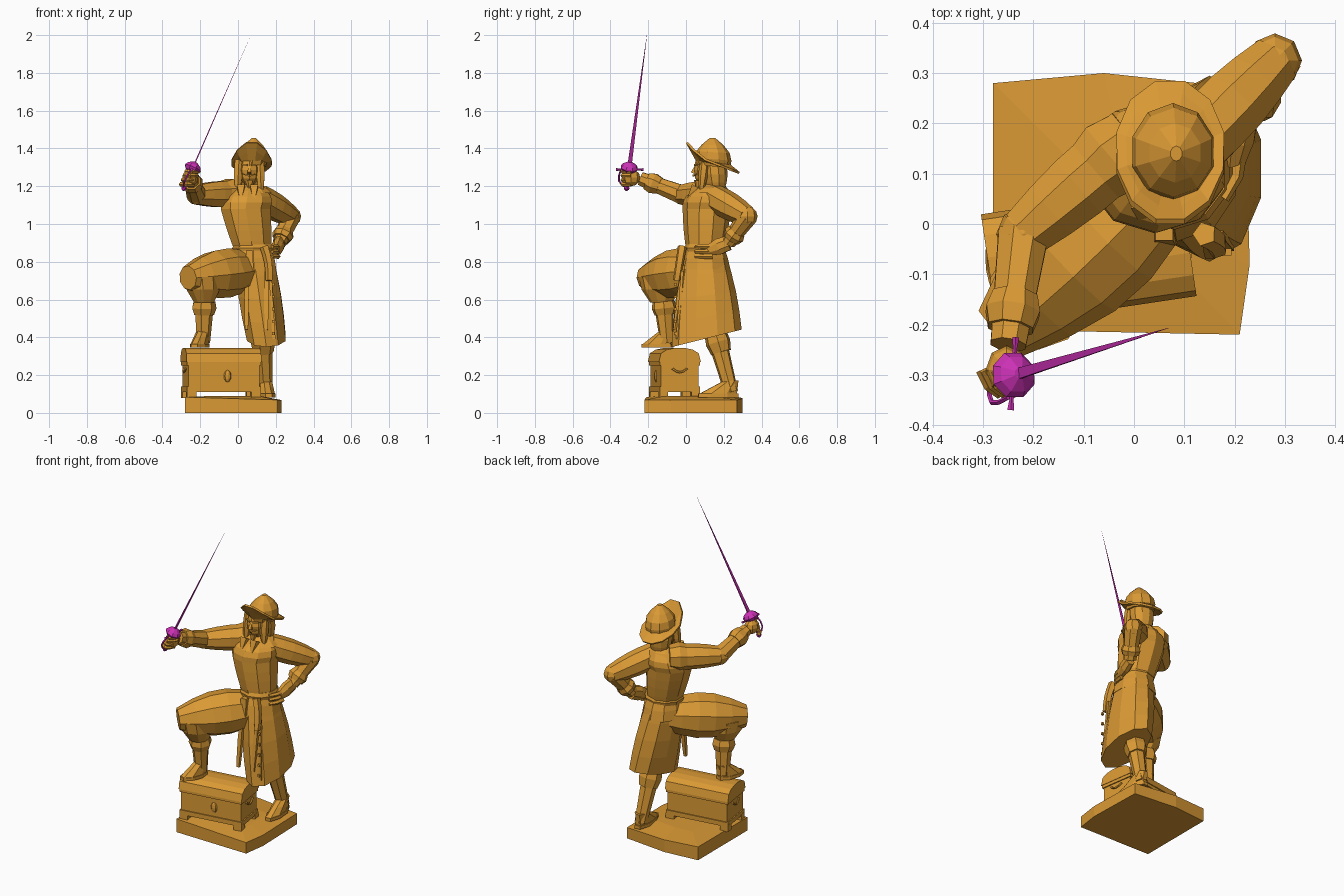
import bpy, bmesh
from math import sin, cos, pi, radians
from mathutils import Vector, Matrix

if "Cube" in bpy.data.objects:
    bpy.data.objects.remove(bpy.data.objects["Cube"])


def material(name, colour):
    mat = bpy.data.materials.new(name)
    mat.use_nodes = True
    mat.diffuse_color = (*colour, 1)
    mat.node_tree.nodes["Principled BSDF"].inputs["Base Color"].default_value = (*colour, 1)
    return mat


GOLD = material("gold", (.7, .32, .035))
MAGENTA = material("magenta", (.6, .03, .46))


def finish(name, bm, mat=GOLD):
    bmesh.ops.recalc_face_normals(bm, faces=bm.faces)
    mesh = bpy.data.meshes.new(name)
    bm.to_mesh(mesh)
    bm.free()
    mesh.materials.append(mat)
    part = bpy.data.objects.new(name, mesh)
    bpy.context.collection.objects.link(part)
    return part


def skin(name, rings, mat=GOLD, caps=True):
    """Join rings of points into one surface."""
    bm = bmesh.new()
    rows = [[bm.verts.new(point) for point in ring] for ring in rings]
    for low, high in zip(rows, rows[1:]):
        for i in range(len(low)):
            bm.faces.new((low[i - 1], low[i], high[i], high[i - 1]))
    if caps:
        bm.faces.new(rows[0])
        bm.faces.new(rows[-1])
    return finish(name, bm, mat)


def circle(sides):
    return [(cos(2 * pi * (i + .5) / sides), sin(2 * pi * (i + .5) / sides)) for i in range(sides)]


def body(name, low, high, size_low, size_high, bulge=0, slope=0, steps=4, sides=10):
    """Level ellipses from low to high, swelling between; slope tips the bottom hem."""
    rings = []
    for step in range(steps + 1):
        t = step / steps
        centre = Vector(low).lerp(Vector(high), t)
        size = Vector(size_low).lerp(Vector(size_high), t)
        wide, deep = (value + bulge * sin(pi * t) for value in size)
        rings.append([centre + Vector((wide * c, deep * s, slope * (1 - t) * deep * s)) for c, s in circle(sides)])
    return skin(name, rings)


def limb(name, start, end, thick, thin, bulge=0, bow=(0, 0, 0), flat=1, steps=4, sides=8, mat=GOLD):
    """Tapered tube from start to end, swelling by bulge and bent along bow."""
    start, end, bow = Vector(start), Vector(end), Vector(bow)
    run = end - start
    up = Vector((0, 1, 0)) if abs(run.normalized().z) > .8 else Vector((0, 0, 1))
    rings = []
    for step in range(steps + 1):
        t = step / steps
        tangent = run + bow * pi * cos(pi * t)
        side = tangent.cross(up).normalized()
        top = tangent.cross(side).normalized()
        radius = thick + (thin - thick) * t + bulge * sin(pi * t)
        centre = start + run * t + bow * sin(pi * t)
        rings.append([centre + radius * (side * c * flat + top * s) for c, s in circle(sides)])
    return skin(name, rings, mat)


def ball(name, centre, size):
    bm = bmesh.new()
    shape = Matrix.Translation(centre) @ Matrix.Diagonal((*size, 1))
    bmesh.ops.create_uvsphere(bm, u_segments=8, v_segments=6, radius=1, matrix=shape)
    return finish(name, bm)


def box(name, centre, half):
    bm = bmesh.new()
    shape = Matrix.Translation(centre) @ Matrix.Diagonal((*half, 1))
    bmesh.ops.create_cube(bm, size=2, matrix=shape)
    return finish(name, bm)


def place(part, where, degrees):
    part.matrix_world = Matrix.Translation(where) @ Matrix.Rotation(radians(degrees), 4, 'Z')


# Plinth with a slightly sloping top
outline = [(-.28, -.21), (-.28, .28), (-.06, .3), (.22, .27), (.23, -.08), (.21, -.22)]
skin("plinth", [[(x, y, 0) for x, y in outline], [(x, y, .075 - .03 * x) for x, y in outline],
                [(x / 2, y / 2, .09) for x, y in outline]])

# Treasure chest
chest = [box("chest_body", (0, 0, .19), (.19, .1, .075)),
         box("chest_base_trim", (0, 0, .125), (.197, .107, .014)),
         box("chest_rim", (0, 0, .262), (.197, .107, .01))]
arch = [(cos(pi * i / 7), abs(sin(pi * i / 7)) ** .6) for i in range(8)]
chest.append(skin("chest_lid", [[(end, .112 * c, .27 + .075 * s) for c, s in arch] for end in (-.2, .2)]))
for side in (-1, 1):
    for depth in (-1, 1):
        chest.append(box("chest_foot", (side * .172, depth * .085, .1), (.026, .022, .02)))
    chest.append(limb("chest_handle", (side * .195, -.04, .235), (side * .195, .04, .235), .006, .006,
                      bow=(side * .005, 0, -.02), sides=5))
chest.append(ball("lock_plate", (.02, -.1, .195), (.02, .012, .032)))
for part in chest:
    place(part, (-.09, -.062, 0), 8.5)

# Joints of the figure
hip, knee = Vector((.08, .12, .76)), Vector((-.265, -.215, .715))
right_ankle, right_calf = Vector((-.185, -.1, .4)), Vector((-.18, -.12, .6))
left_ankle, left_calf = Vector((.147, .24, .14)), Vector((.125, .15, .44))
waist, chest_centre, neck = Vector((.08, .1, .85)), Vector((.04, .11, 1.08)), Vector((.06, .135, 1.21))
right_shoulder, right_elbow, right_wrist = Vector((0, .17, 1.16)), Vector((-.22, -.02, 1.155)), Vector((-.25, -.24, 1.24))
left_shoulder, left_elbow, left_wrist = Vector((.11, .15, 1.14)), Vector((.28, .325, 1.04)), Vector((.22, .225, .9))


# Boots: long sole narrowing to the ankle, then shaft and turned cuff
def boot(name, ankle, calf, floor, degrees, length):
    middle = -length * .3
    sole = (.046, length / 2)
    where = (ankle.x, ankle.y, floor)
    place(body(name + "_sole", (0, middle, 0), (0, middle, .02), sole, sole, steps=1, sides=8), where, degrees)
    place(body(name + "_foot", (0, middle, .02), (0, 0, .09), (.042, length * .46), (.034, .04), steps=2, sides=8), where, degrees)
    limb(name + "_shaft", ankle - Vector((0, 0, .03)), calf, .037, .055, sides=7)
    limb(name + "_cuff", ankle.lerp(calf, .6), ankle.lerp(calf, .95), .055, .06, bulge=.01, steps=2, sides=7)


boot("right_boot", right_ankle, right_calf, .345, -20, .18)
boot("left_boot", left_ankle, left_calf, .082, 5, .23)

# Puffed breeches, one leg raised and one hanging
limb("right_breeches", hip, knee, .085, .065, bulge=.058, steps=5, sides=9)
body("right_breeches_hang", (-.18, -.13, .585), (-.19, -.14, .72), (.055, .06), (.1, .11), bulge=.015, steps=2)
body("left_breeches", (.15, .11, .395), waist, (.108, .185), (.105, .11), bulge=.012, slope=.25)
limb("breeches_seam", (.19, -.045, .39), (.17, -.02, .75), .012, .01, steps=2, sides=4)
for height in range(5):
    box("seam_button", (.187, -.056, .42 + height * .065), (.007, .007, .007))
for x in (.045, .15):
    limb("breeches_fold", (x, -.06, .44), (x, -.015, .78), .012, .01, bulge=.006, sides=4)

# Jacket, skirt, sash and pouch
body("jacket_waist", waist, chest_centre, (.1, .098), (.138, .128), bulge=.004)
body("jacket_shoulders", chest_centre, neck, (.138, .128), (.055, .05), bulge=.035)
body("jacket_skirt", (.085, .1, .76), (.08, .1, .88), (.124, .135), (.1, .1), bulge=.004, steps=2)
body("sash", waist, (.08, .1, .895), (.11, .105), (.105, .1), bulge=.009, steps=2)
limb("sash_end", (.14, -.02, .88), (.165, -.05, .7), .025, .02, bow=(.01, 0, 0), sides=5)
limb("belt_pouch", (.06, -.015, .86), (.06, -.02, .75), .025, .032, steps=1, sides=4)

# Wide collar with two points
body("collar", (.06, .13, 1.165), neck, (.125, .1), (.055, .05), bulge=.01, steps=2)
for x in (.015, .085):
    limb("collar_point", (x, .05, 1.2), (x, .005, 1.12), .03, .005, steps=1, sides=4)


# Sleeves with joined elbows and turned cuffs
def arm(name, shoulder, elbow, wrist):
    limb(name + "_upper_sleeve", shoulder, elbow, .072, .055, bulge=.01)
    ball(name + "_elbow", elbow, (.054, .054, .054))
    limb(name + "_forearm", elbow, wrist, .054, .038, steps=3)
    limb(name + "_cuff", elbow.lerp(wrist, .55), elbow.lerp(wrist, .85), .048, .048, bulge=.01, steps=2)


arm("right", right_shoulder, right_elbow, right_wrist)
arm("left", left_shoulder, left_elbow, left_wrist)
limb("right_shoulder_roll", right_shoulder, right_shoulder.lerp(right_elbow, .4), .07, .07, bulge=.015, steps=2)

# Right fist closed round the grip
fist = Vector((-.253, -.29, 1.245))
ball("right_fist", fist, (.042, .048, .045))
for row in range(4):
    knuckle = fist + Vector((.01 * row - .02, 0, .023 * row - .035))
    limb("right_finger", knuckle + Vector((.035, 0, 0)), knuckle - Vector((.03, 0, 0)), .013, .012, bow=(0, -.045, 0), sides=5)

# Left hand resting on the hip
palm = Vector((.2, .12, .86))
limb("left_hand", left_wrist, palm, .042, .03, bulge=.01, flat=.7, steps=2)
for row in range(3):
    knuckle = palm + Vector((.01, .02, .02 - .026 * row))
    limb("left_finger", knuckle, knuckle - Vector((.03, .09, 0)), .015, .01, bow=(.01, 0, 0), steps=2, sides=5)

# Head and face
face = Vector((.06, .045, 1.27))
limb("neck", neck - Vector((0, 0, .04)), (.06, .12, 1.26), .045, .042, steps=1)
ball("head", (.06, .11, 1.285), (.055, .07, .09))
limb("nose", face + Vector((0, .01, .045)), face - Vector((0, .01, 0)), .006, .014, steps=1, sides=4)
limb("goatee", face + Vector((0, .02, -.04)), face + Vector((0, .012, -.085)), .024, .006, steps=1, sides=5)
for side in (-1, 1):
    limb("moustache", face - Vector((0, .006, .014)), face + Vector((side * .035, .012, -.005)), .007, .003, steps=2, sides=4)
    limb("brow", face + Vector((side * .01, 0, .042)), face + Vector((side * .04, .015, .045)), .006, .005, steps=1, sides=4)
    ear = Vector((.06 + side * .055, .1, 1.34))
    limb("hair_lock", ear, ear + Vector((side * .008, -.02, -.175)), .024, .01, bulge=.008, sides=6)
body("hair", (.07, .16, 1.175), (.07, .145, 1.35), (.05, .042), (.06, .06), bulge=.017)

# Hat with the front of the brim turned up
body("hat_crown", (.075, .145, 1.305), (.084, .14, 1.455), (.075, .09), (.012, .015), bulge=.036, slope=-.1)
brim = []
for reach in (0, .5, 1):
    ring = []
    for c, s in circle(12):
        lift = .1 * max(0, -s) ** 1.6 - .045 * max(0, s)
        ring.append((.072 + c * (.07 + .04 * reach), .143 + s * (.088 + .055 * reach), 1.325 - .012 * s + lift * reach))
    brim.append(ring)
rim = skin("hat_brim", brim, caps=False).modifiers.new("thickness", 'SOLIDIFY')
rim.thickness = .012
rim.offset = 0

# Sword: blade, cup, grip, pommel, crossbar and knuckle bow
guard, tip = Vector((-.238, -.3, 1.3)), Vector((.068, -.207, 2))
axis = (tip - guard).normalized()
limb("sword_blade", guard, tip, .016, .0005, flat=.3, steps=1, sides=4, mat=MAGENTA)
for name, low, high, radius, bulge in (("cup", -.035, .03, .012, .036), ("grip", -.11, -.02, .01, .003),
                                       ("pommel", -.135, -.105, .006, .01)):
    limb("sword_" + name, guard + axis * low, guard + axis * high, radius, radius, bulge=bulge, mat=MAGENTA)
front, back = Vector((-.245, -.37, 1.288)), Vector((-.235, -.225, 1.288))
limb("sword_crossbar", front, back, .005, .005, steps=1, sides=6, mat=MAGENTA)
for end, inner in ((front, back), (back, front)):
    limb("crossbar_end", end, end.lerp(inner, .1), .008, .006, steps=1, sides=6, mat=MAGENTA)
limb("knuckle_bow", (-.25, -.345, 1.285), guard + axis * -.12, .005, .005, bow=(-.015, -.025, -.01), sides=5, mat=MAGENTA)
